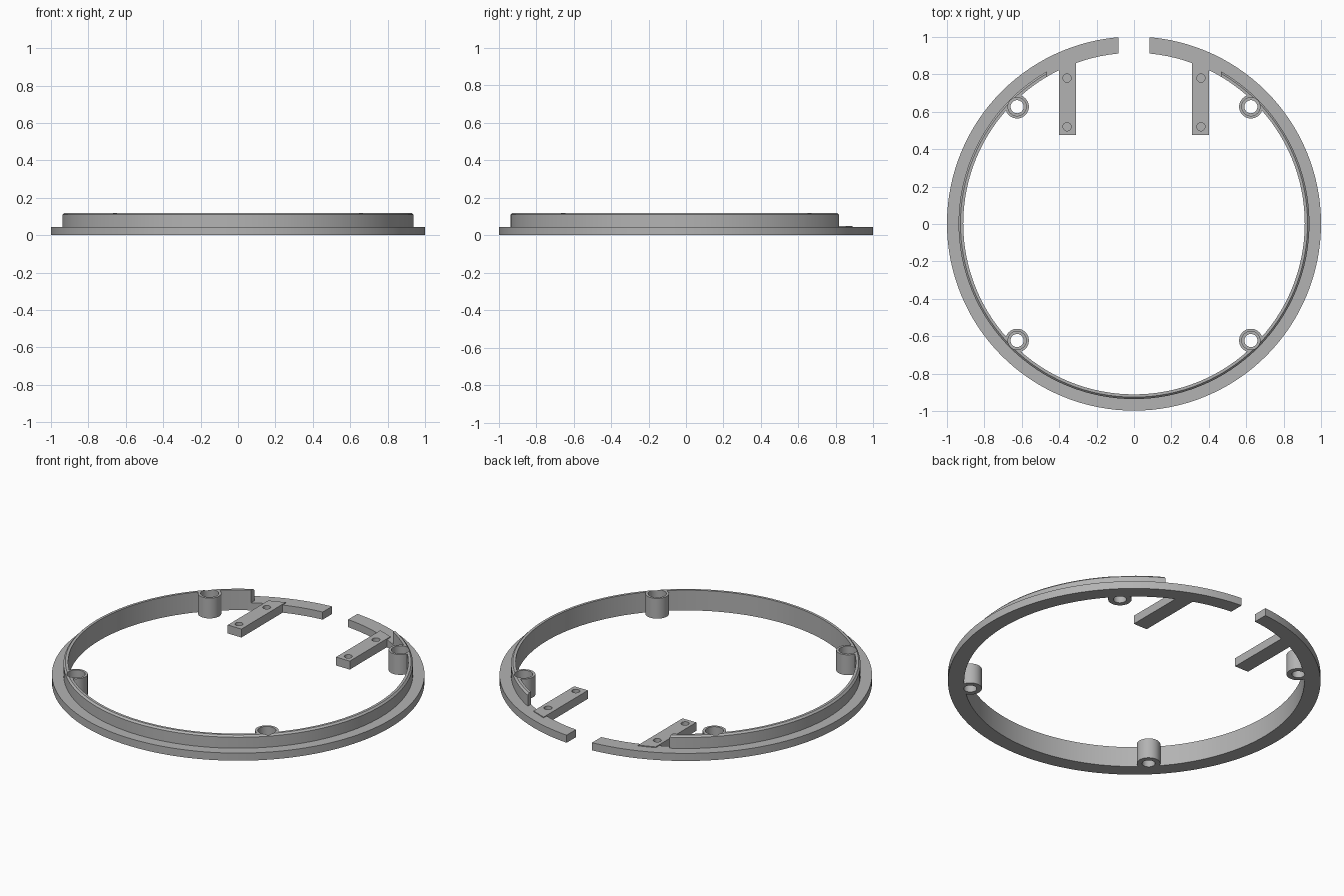
import bpy, bmesh, math
from mathutils import Vector

cube = bpy.data.objects.get("Cube")
if cube:
    bpy.data.objects.remove(cube, do_unlink=True)

CENTRE_Y = 0.002    # ring centre, shifted because the back is open
WALL_R, INNER_R = 0.938, 0.913
BASE_H, TOP = 0.045, 0.12

grey = bpy.data.materials.new("plain_grey")
grey.diffuse_color = (0.45, 0.45, 0.45, 1)
grey.use_nodes = True
grey.node_tree.nodes["Principled BSDF"].inputs["Base Color"].default_value = (0.45, 0.45, 0.45, 1)


def make_object(name, bm):
    bmesh.ops.recalc_face_normals(bm, faces=bm.faces)
    mesh = bpy.data.meshes.new(name)
    bm.to_mesh(mesh)
    bm.free()
    mesh.materials.append(grey)
    obj = bpy.data.objects.new(name, mesh)
    bpy.context.collection.objects.link(obj)
    return obj


def lathe(name, profile, x=0, y=0, steps=40, closed=False):
    """Spin (radius, z) points about a vertical axis; open profiles get end caps."""
    bm = bmesh.new()
    rings = []
    for r, z in profile:
        angles = [math.tau * i / steps for i in range(steps)]
        rings.append([bm.verts.new((x + r * math.cos(a), y + r * math.sin(a), z)) for a in angles])
    pairs = list(zip(rings, rings[1:]))
    if closed:
        pairs.append((rings[-1], rings[0]))
    else:
        bm.faces.new(rings[0])
        bm.faces.new(rings[-1])
    for low, high in pairs:
        for i in range(steps):
            j = (i + 1) % steps
            bm.faces.new((low[i], low[j], high[j], high[i]))
    return make_object(name, bm)


def prism(name, outline, z0, z1):
    """Extrude an (x, y) outline upwards."""
    bm = bmesh.new()
    face = bm.faces.new([bm.verts.new((x, y, z0)) for x, y in outline])
    top = bmesh.ops.extrude_face_region(bm, geom=[face])
    verts = [g for g in top["geom"] if isinstance(g, bmesh.types.BMVert)]
    bmesh.ops.translate(bm, verts=verts, vec=Vector((0, 0, z1 - z0)))
    return make_object(name, bm)


def block_cutter(half_width):
    """Box that opens the back of the ring."""
    w = half_width
    return prism("gap_cutter", [(-w, 0.4), (w, 0.4), (w, 1.2), (-w, 1.2)], -0.1, 0.3)


def apply_boolean(obj, cutters, operation="DIFFERENCE"):
    for cutter in cutters:
        cutter.hide_render = True
        mod = obj.modifiers.new("cut", "BOOLEAN")
        mod.operation, mod.solver, mod.object = operation, "EXACT", cutter
    graph = bpy.context.evaluated_depsgraph_get()
    mesh = bpy.data.meshes.new_from_object(obj.evaluated_get(graph))
    obj.modifiers.clear()
    obj.data = mesh


# Flat base ring and the bevelled wall standing on it
flange = lathe("base_flange", [(INNER_R, 0), (1, 0), (1, BASE_H), (INNER_R, BASE_H)],
               y=CENTRE_Y, steps=128, closed=True)
wall = lathe("ring_wall", [(INNER_R, BASE_H), (WALL_R, BASE_H), (WALL_R, TOP - 0.01),
                           (WALL_R - 0.01, TOP), (INNER_R, TOP)],
             y=CENTRE_Y, steps=128, closed=True)

# Screw bosses trimmed to the wall, each with a counterbored hole
envelope = lathe("boss_trim", [(WALL_R, -0.1), (WALL_R, TOP - 0.01), (WALL_R - 0.01, TOP)],
                 y=CENTRE_Y, steps=128)
parts, bores = [flange, wall], []
for side, sx in (("left", 1), ("right", -1)):
    for end, sy in (("front", -1), ("back", 1)):
        x, y = sx * 0.625, CENTRE_Y + sy * 0.625
        boss = lathe(f"screw_boss_{end}_{side}", [(0.063, 0), (0.063, TOP)], x, y)
        bore = lathe("bore_cutter", [(0.035, -0.1), (0.035, 0.06), (0.049, 0.06), (0.049, 0.2)], x, y)
        apply_boolean(boss, [envelope], "INTERSECT")
        apply_boolean(boss, [bore])
        parts.append(boss)
        bores.append(bore)

gaps = [block_cutter(0.083), block_cutter(0.465)]
apply_boolean(flange, [gaps[0]] + bores)
apply_boolean(wall, [gaps[1]] + bores)

# Mounting bars reaching inwards from the base, with blind holes
holes = []
for side, s in (("left", 1), ("right", -1)):
    outline = [(s * 0.31, 0.475), (s * 0.4, 0.475), (s * 0.4, 0.855), (s * 0.31, 0.89)]
    bar = prism(f"mounting_bar_{side}", outline, 0, 0.05)
    drills = [lathe("drill_cutter", [(0.022, 0.015), (0.022, 0.1)], s * 0.358, y, 24)
              for y in (0.52, 0.78)]
    apply_boolean(bar, drills)
    parts.append(bar)
    holes += drills

for helper in [envelope] + bores + gaps + holes:
    bpy.data.objects.remove(helper, do_unlink=True)

# Smooth round surfaces, sharp edges
bpy.ops.object.select_all(action="DESELECT")
for part in parts:
    part.select_set(True)
bpy.context.view_layer.objects.active = flange
bpy.ops.object.shade_smooth_by_angle(angle=math.radians(30))
